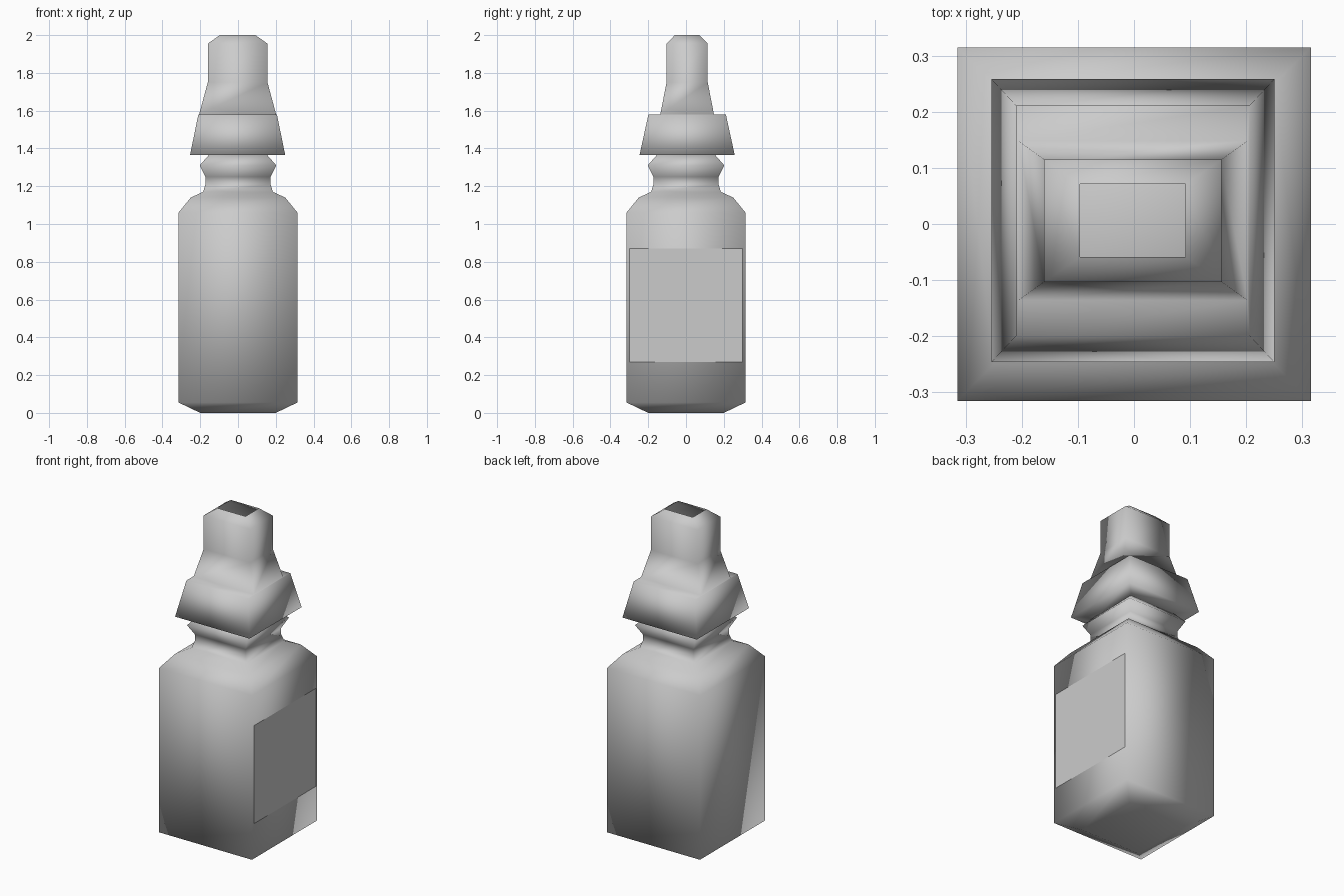
import bpy
import bmesh

if "Cube" in bpy.data.objects:
    bpy.data.objects.remove(bpy.data.objects["Cube"], do_unlink=True)

grey = bpy.data.materials.new("plain grey")
grey.use_nodes = True
colour = (0.6, 0.6, 0.6, 1)
grey.diffuse_color = colour
grey.node_tree.nodes["Principled BSDF"].inputs["Base Color"].default_value = colour


def finish(name, bm, smooth):
    mesh = bpy.data.meshes.new(name)
    bm.to_mesh(mesh)
    bm.free()
    mesh.materials.append(grey)
    for poly in mesh.polygons:
        poly.use_smooth = smooth
    obj = bpy.data.objects.new(name, mesh)
    bpy.context.collection.objects.link(obj)
    return obj


def stacked_rings(name, rings, close_bottom=False, close_top=False):
    """Loft rectangular rings given as (half width, half depth, height)."""
    bm = bmesh.new()
    loops = []
    for w, d, z in rings:
        corners = ((-w, -d), (w, -d), (w, d), (-w, d))
        loops.append([bm.verts.new((x, y, z)) for x, y in corners])
    for low, high in zip(loops, loops[1:]):
        for i in range(4):
            j = (i + 1) % 4
            bm.faces.new((low[i], low[j], high[j], high[i]))
    if close_bottom:
        bm.faces.new(loops[0][::-1])
    if close_top:
        bm.faces.new(loops[-1])
    return finish(name, bm, True)


# Square bottle with chamfered base, shoulder, neck and bead
profile = [(0.2, 0), (0.315, 0.055), (0.315, 1.06), (0.25, 1.14), (0.185, 1.17),
           (0.172, 1.21), (0.172, 1.25), (0.203, 1.31), (0.15, 1.37)]
stacked_rings("bottle", [(r, r, z) for r, z in profile], True, True)

# Flared collar and narrow nozzle, open at the tip
cap = stacked_rings("collar_and_nozzle", [
    (0.15, 0.15, 1.365), (0.252, 0.252, 1.365), (0.208, 0.205, 1.58),
    (0.204, 0.142, 1.58), (0.158, 0.109, 1.75), (0.158, 0.109, 1.955),
    (0.094, 0.065, 2.0)])
cap.location = (-0.002, 0.006, 0)

# Flat label on the left side
bm = bmesh.new()
bm.faces.new([bm.verts.new((0.317, y, z))
              for y, z in ((-0.3, 0.27), (0.3, 0.27), (0.3, 0.87), (-0.3, 0.87))])
finish("label", bm, False)
